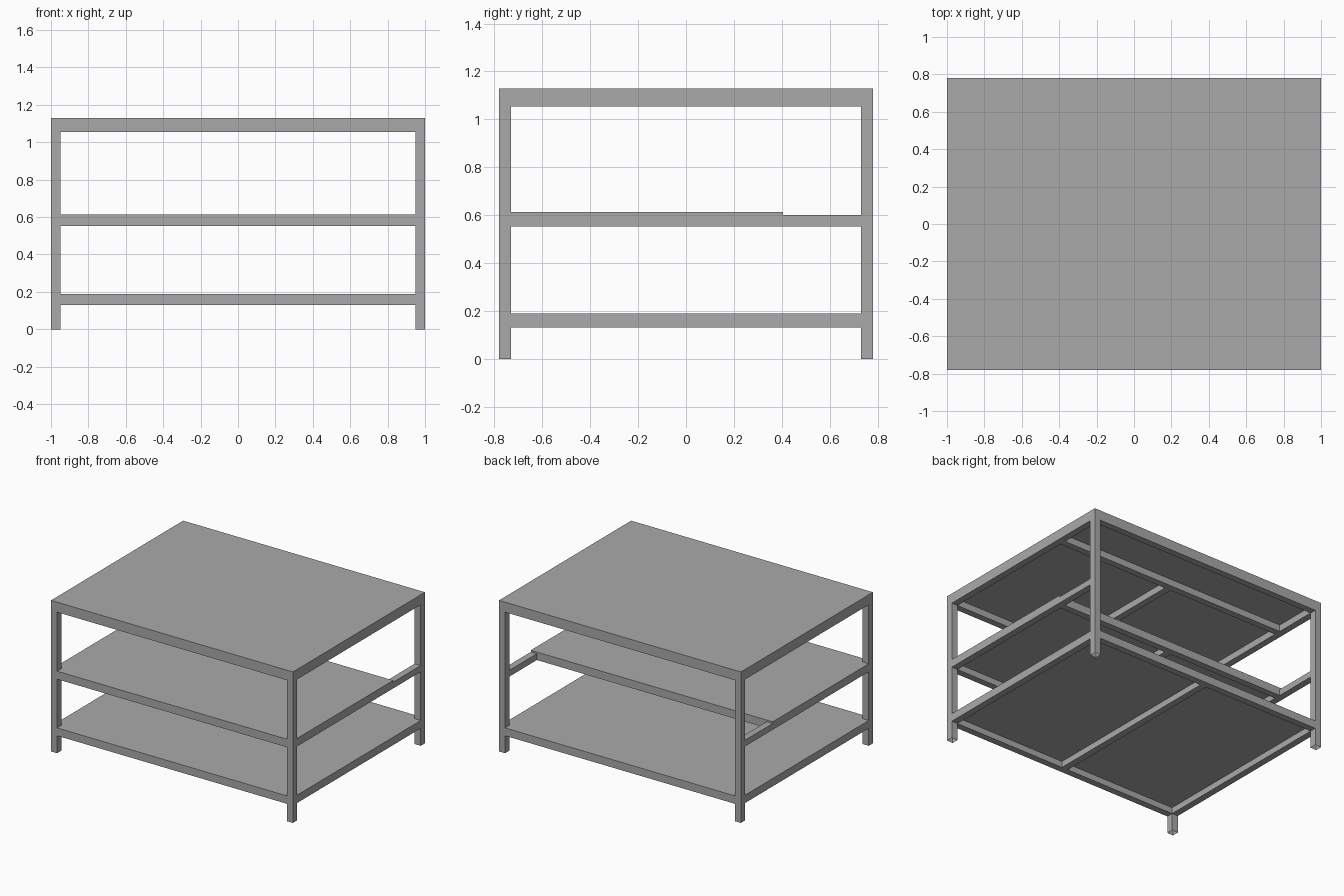
import bpy
import bmesh

cube = bpy.data.objects.get("Cube")
if cube:
    bpy.data.objects.remove(cube, do_unlink=True)

# One plain grey for everything
grey = bpy.data.materials.new("plain grey")
grey.use_nodes = True
colour = (0.4, 0.4, 0.4, 1.0)
grey.diffuse_color = colour
grey.node_tree.nodes["Principled BSDF"].inputs["Base Color"].default_value = colour

X, Y = 1.0, 0.78          # half width and half depth
T = 0.05                  # square tube size
IX, IY = X - T, Y - T     # inner faces of the legs
SHELF_END = 0.405         # back edge of the shortened shelf
PLATE = 0.013


def box(name, x, y, z, open_bottom=False):
    """Box from (min, max) pairs, optionally open underneath."""
    bm = bmesh.new()
    bmesh.ops.create_cube(bm, size=1)
    for v in bm.verts:
        v.co = [r[0] if c < 0 else r[1] for c, r in zip(v.co, (x, y, z))]
    bm.normal_update()
    if open_bottom:
        under = [f for f in bm.faces if f.normal.z < -0.9]
        bmesh.ops.delete(bm, geom=under, context='FACES_ONLY')
    mesh = bpy.data.meshes.new(name)
    bm.to_mesh(mesh)
    bm.free()
    mesh.materials.append(grey)
    obj = bpy.data.objects.new(name, mesh)
    bpy.context.collection.objects.link(obj)
    return obj


def frame(level, z, shelf_z, back_rail=True, cross_rail=False):
    """Rails around one level, with bars under its panel."""
    for side, x in (("left", (IX, X)), ("right", (-X, -IX))):
        box(f"{level}_{side}_rail", x, (-IY, IY), z)
    box(f"{level}_front_rail", (-IX, IX), (-Y, -IY), (z[0], shelf_z))
    if back_rail:
        box(f"{level}_back_rail", (-IX, IX), (IY, Y), (z[0], shelf_z))
    bar_end = IY
    if cross_rail:
        bar_end = SHELF_END - T
        box(f"{level}_cross_rail", (-IX, IX), (bar_end, SHELF_END), (z[0], shelf_z))
    box(f"{level}_centre_bar", (-T / 2, T / 2), (-IY, bar_end), (z[0], shelf_z))


# Legs: open tubes up to the underside of the top
TOP_Z = 1.104
for fb, y in (("front", (-Y, -IY)), ("back", (IY, Y))):
    for lr, x in (("left", (IX, X)), ("right", (-X, -IX))):
        box(f"{fb}_{lr}_leg", x, y, (0, TOP_Z), open_bottom=True)

# Lower shelf
frame("lower", (0.13, 0.176), 0.176)
box("lower_shelf", (-X, X), (-Y, Y), (0.176, 0.176 + PLATE))

# Middle shelf, stopping short of the back
frame("middle", (0.553, 0.6), 0.6, back_rail=False, cross_rail=True)
box("middle_shelf", (-X, X), (-Y, SHELF_END), (0.6, 0.6 + PLATE))

# Thicker table top
frame("upper", (1.054, TOP_Z), TOP_Z, cross_rail=True)
box("table_top", (-X, X), (-Y, Y), (TOP_Z, 1.129))
